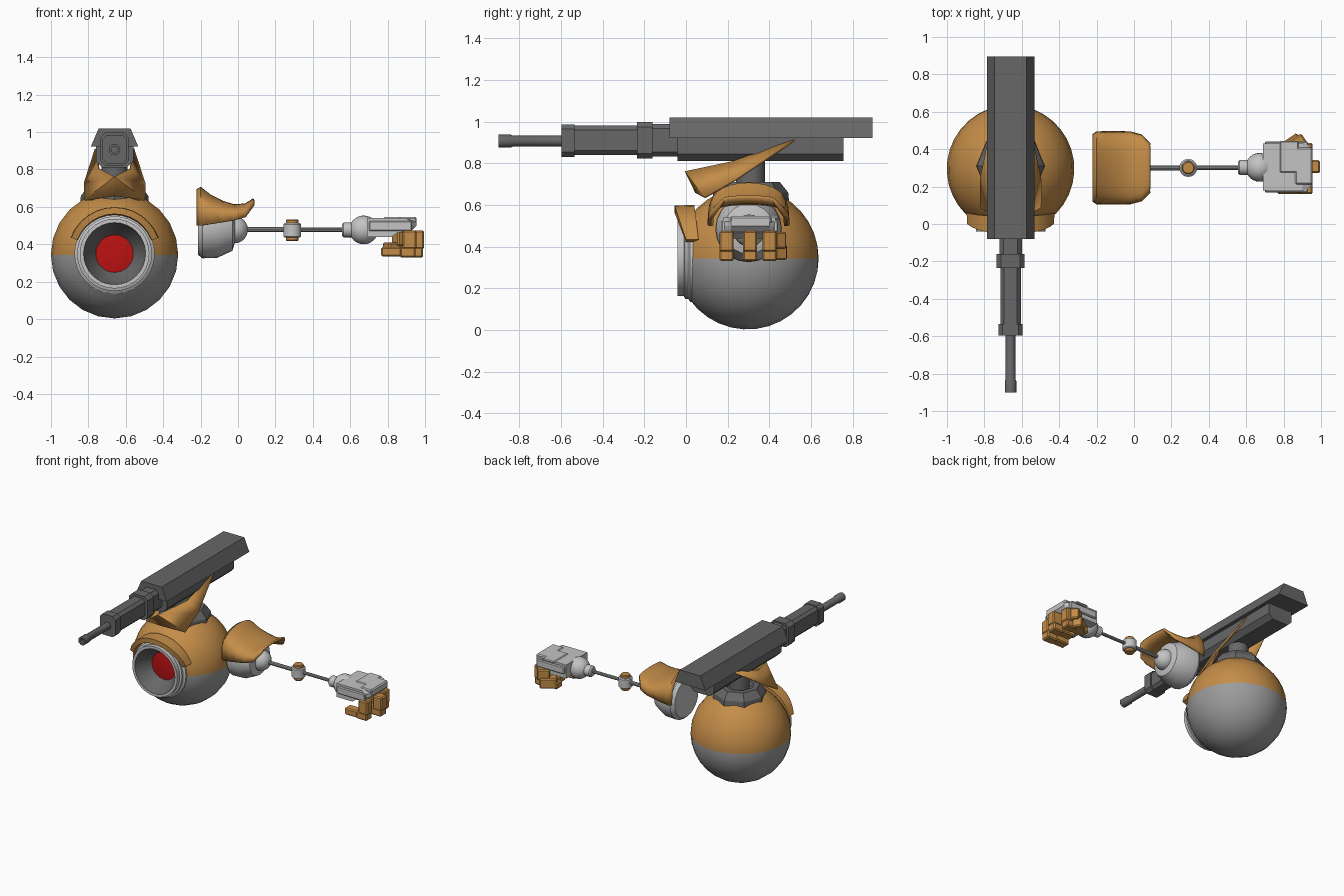
import bpy, bmesh
from math import sin, cos, pi, radians, sqrt
from mathutils import Vector, Matrix

old = bpy.data.objects.get("Cube")
if old:
    bpy.data.objects.remove(old, do_unlink=True)


def material(name, *rgb):
    m = bpy.data.materials.new(name)
    m.use_nodes = True
    m.diffuse_color = (*rgb, 1)
    m.node_tree.nodes["Principled BSDF"].inputs["Base Color"].default_value = (*rgb, 1)
    return m


ORANGE = material("orange paint", .55, .265, .065)
GREY = material("body grey", .33, .33, .33)
LIGHT = material("light grey", .55, .55, .55)
DARK = material("gun grey", .135, .135, .135)
RED = material("eye red", .5, .006, .006)


def finish(name, bm, *mats, angle=35):
    bmesh.ops.remove_doubles(bm, verts=bm.verts, dist=.0005)
    bmesh.ops.recalc_face_normals(bm, faces=bm.faces)
    me = bpy.data.meshes.new(name)
    bm.to_mesh(me)
    bm.free()
    ob = bpy.data.objects.new(name, me)
    bpy.context.collection.objects.link(ob)
    for m in mats:
        me.materials.append(m)
    bpy.ops.object.select_all(action='DESELECT')
    ob.select_set(True)
    bpy.context.view_layer.objects.active = ob
    bpy.ops.object.shade_smooth_by_angle(angle=radians(angle))
    return ob


def loft(name, rings, mat, closed=True, caps=True, angle=35):
    """Skin a list of equal-length point rings."""
    bm = bmesh.new()
    vs = [[bm.verts.new(p) for p in r] for r in rings]
    n = len(vs[0])
    for a, b in zip(vs, vs[1:]):
        for i in range(n if closed else n - 1):
            j = (i + 1) % n
            bm.faces.new((a[i], a[j], b[j], b[i]))
    if caps:
        bm.faces.new(vs[0])
        bm.faces.new(vs[-1])
    return finish(name, bm, mat, angle=angle)


def lathe(name, profile, axis, centre, mat, n=24, caps=True, angle=35):
    """Spin (radius, distance) pairs about a line through centre."""
    k = "xyz".index(axis)
    rings = []
    for r, d in profile:
        ring = []
        for i in range(n):
            t = 2 * pi * i / n
            p = Vector(centre)
            p[k] += d
            p[(k + 1) % 3] += r * cos(t)
            p[(k + 2) % 3] += r * sin(t)
            ring.append(p)
        rings.append(ring)
    return loft(name, rings, mat, caps=caps, angle=angle)


def ball(name, centre, r, mat):
    return lathe(name, [(r * sin(pi * i / 12), -r * cos(pi * i / 12)) for i in range(13)],
                 'x', centre, mat, caps=False)


def box(name, lo, hi, mat, turn=0, bevel=0):
    lo, hi = Vector(lo), Vector(hi)
    bm = bmesh.new()
    bmesh.ops.create_cube(bm, size=1)
    bmesh.ops.transform(bm, verts=bm.verts, matrix=Matrix.Translation((lo + hi) / 2)
                        @ Matrix.Rotation(turn, 4, 'Z') @ Matrix.Diagonal((*(hi - lo), 1)))
    if bevel:
        bmesh.ops.bevel(bm, geom=bm.edges[:], offset=bevel, segments=1, affect='EDGES')
    return finish(name, bm, mat, angle=20)


X, Y = -.66, .295      # centre line of the body

# Round body, open at the eye, split into two colours at its equator
R, Z = .341, .344
start = radians(35)
prof = []
for i in range(15):
    t = start + (pi - start) * i / 14
    prof.append((R * sin(t), -R * cos(t)))
body = lathe("body", prof, 'y', (X, Y, Z), ORANGE, n=24, caps=False, angle=60)
body.data.materials.append(GREY)
for f in body.data.polygons:
    f.material_index = int(f.center.z < Z)

# Eye: stepped rim, dark funnel and red lens
EYE = (X, 0, .35)
lathe("eye_rim", [(.215, .07), (.215, .02), (.2, .01), (.2, -.005), (.186, -.01),
                  (.186, -.04), (.166, -.04)], 'y', EYE, LIGHT, n=32, caps=False)
lathe("eye_funnel", [(.166, -.04), (.15, .0), (.1, .07)], 'y', EYE, DARK, n=32, caps=False)
lathe("eye_lens", [(.104, .07), (.06, .064), (0, .062)], 'y', EYE, RED, n=32, caps=False)

# Brow over the eye
rings = []
for i in range(13):
    t = radians(20 + 140 * i / 12)
    s = max(0, sin(t) - .34) / .66
    front, back = .0 - .055 * s, .06 - .02 * s
    rings.append([(X + r * cos(t), y, .35 + r * sin(t)) for r, y in
                  ((.212, front), (.247, front), (.25, back), (.205, back))])
loft("brow", rings, ORANGE)

# Gun mount
lathe("mount_base", [(.19, .56), (.18, .66), (.14, .71), (.1, .71), (.09, .68)], 'z',
      (X, .31, 0), DARK, n=8, angle=20)
lathe("mount_column", [(.07, .64), (.07, .84)], 'z', (X, .31, 0), DARK, n=16)

# Prow-shaped shield with two swept fins
bm = bmesh.new()
for s in (-1, 1):
    nose, keel, corner, foot, tip, inner = [bm.verts.new((X + s * x, y, z)) for x, y, z in (
        (0, 0, .76), (0, .05, .66), (.16, .245, .725), (.16, .09, .635),
        (.1, .52, .91), (.085, .22, .805))]
    for f in ((nose, corner, foot), (nose, foot, keel), (nose, inner, corner),
              (inner, tip, corner)):
        bm.faces.new(f)
shield = finish("gun_shield", bm, ORANGE, angle=15)
mod = shield.modifiers.new("thickness", 'SOLIDIFY')
mod.thickness = .012
mod.offset = 0


# Gun, made of chamfered bars along y
def bar(name, y0, y1, w, h, z, c):
    pts = [(w, h - c), (w - c, h), (c - w, h), (-w, h - c),
           (-w, c - h), (c - w, -h), (w - c, -h), (w, c - h)]
    loft(name, [[(X + a, y, z + b) for a, b in pts] for y in (y0, y1)], DARK, angle=20)


loft("gun_rail", [[(X + a, y, z) for a, z in ((.127, .922), (.085, 1.02), (-.085, 1.02), (-.127, .922))]
                  for y in (-.08, .895)], DARK)
bar("gun_housing", -.04, .755, .1, .09, .9, .035)
bar("gun_collar", -.235, -.16, .075, .088, .91, .025)
bar("gun_sleeve", -.16, -.03, .06, .078, .91, .022)
bar("barrel_shroud", -.54, -.23, .055, .07, .91, .02)
bar("barrel_collar", -.597, -.535, .064, .077, .908, .022)
lathe("muzzle", [(.018, -.87), (.018, -.9), (.031, -.9), (.031, -.84), (.026, -.83), (.026, -.59)],
      'y', (X, 0, .906), DARK, n=12)

# Shoulder
lathe("shoulder_housing", [(.14, -.215), (.16, -.19), (.157, -.11), (.12, -.03), (.07, -.015)],
      'x', (0, .3, .485), LIGHT, n=20)
ball("shoulder_ball", (-.02, .3, .478), .073, LIGHT)
rings = []
for x, low, top, w in ((-.217, .5, .69, .175), (-.2, .5, .7, .188), (-.15, .507, .66, .19),
                       (-.08, .518, .625, .19), (-.02, .528, .607, .188),
                       (.04, .545, .612, .172), (.085, .61, .64, .125)):
    rings.append([(x, .3 + w * cos(pi * i / 14), low + (top - low) * sqrt(sin(pi * i / 14) + 1e-9))
                  for i in range(15)])
pauldron = loft("shoulder_guard", rings, ORANGE, closed=False, caps=False, angle=50)
mod = pauldron.modifiers.new("thickness", 'SOLIDIFY')
mod.thickness = .014
mod.offset = 0

# Thin arm with a pivot at the elbow
lathe("upper_arm", [(.014, .03), (.014, .27)], 'x', (0, .3, .478), GREY, n=10)
lathe("forearm", [(.012, .29), (.012, .58)], 'x', (0, .3, .478), GREY, n=10)
lathe("elbow", [(.04, -.038), (.048, -.032), (.048, .032), (.04, .038)], 'z', (.29, .3, .475), LIGHT)
for s, side in ((-1, "lower"), (1, "upper")):
    lathe(side + "_elbow_cap", [(.034, .03 * s), (.034, .052 * s), (.029, .058 * s)], 'z',
          (.29, .3, .475), ORANGE)

# Wrist and palm
lathe("wrist", [(.03, .555), (.04, .565), (.04, .62)], 'x', (0, .303, .477), LIGHT, n=16)
ball("wrist_ball", (.672, .303, .477), .077, LIGHT)
side = ((.69, .438), (.82, .438), (.85, .46), (.93, .475), (.955, .5), (.955, .52), (.9, .54), (.69, .54))
loft("palm", [[(min(x, xm), y, z) for x, z in side]
              for y, xm in ((.18, .925), (.215, .96), (.4, .96), (.43, .925))], LIGHT, angle=15)
box("palm_plate", (.78, .275, .53), (.88, .445, .546), LIGHT, bevel=.006)
box("knuckle_plate", (.86, .21, .51), (.955, .41, .546), LIGHT, bevel=.008)
for s, y in (("right", .18), ("left", .43)):
    box(s + "_palm_edge", (.7, y - .012, .47), (.93, y + .012, .525), LIGHT, bevel=.006)

# Curled fingers and thumb
for name, y, reach in (("right_finger", .195, .955), ("middle_finger", .307, .995), ("left_finger", .4, .955)):
    a, b = y - .034, y + .034
    box(name + "_base", (reach - .075, a, .375), (reach, b, .475), ORANGE, bevel=.008)
    box(name + "_middle", (reach - .09, a, .33), (reach - .005, b, .385), ORANGE, bevel=.008)
    box(name + "_tip", (reach - .19, a, .335), (reach - .08, b, .385), ORANGE, bevel=.008)
box("thumb_base", (.83, .4, .39), (.92, .465, .47), ORANGE, turn=.6, bevel=.008)
box("thumb_tip", (.78, .39, .335), (.9, .46, .41), ORANGE, turn=.6, bevel=.008)
